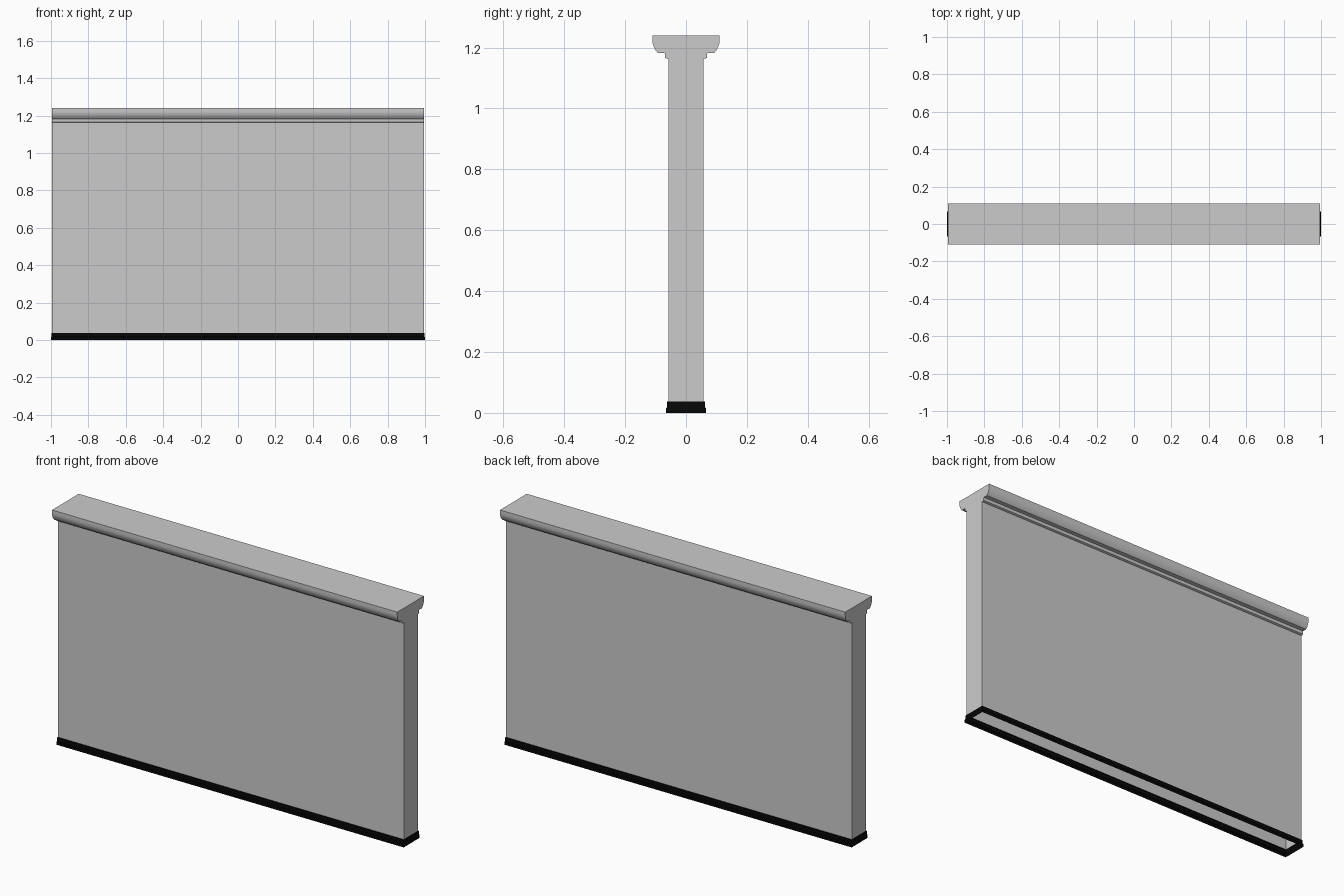
import bpy, bmesh

if "Cube" in bpy.data.objects:
    bpy.data.objects.remove(bpy.data.objects["Cube"])

black = bpy.data.materials.new("black_rubber")
black.diffuse_color = (0.002, 0.002, 0.002, 1)
black.use_nodes = True
black.node_tree.nodes["Principled BSDF"].inputs["Base Color"].default_value = black.diffuse_color


def make_object(name, bm, mat=None):
    mesh = bpy.data.meshes.new(name)
    bm.to_mesh(mesh)
    bm.free()
    obj = bpy.data.objects.new(name, mesh)
    bpy.context.collection.objects.link(obj)
    if mat:
        mesh.materials.append(mat)
    return obj


def rect_shell(name, rings, mat=None):
    """Open shell lofted through rectangles (half x, half y, z), bottom to top."""
    bm = bmesh.new()
    loops = [[bm.verts.new((sx * hx, sy * hy, z))
              for sx, sy in ((-1, -1), (1, -1), (1, 1), (-1, 1))]
             for hx, hy, z in rings]
    for lo, hi in zip(loops, loops[1:]):
        for i in range(4):
            j = (i + 1) % 4
            bm.faces.new((lo[i], lo[j], hi[j], hi[i]))
    return make_object(name, bm, mat)


# Black skirting: hollow strip with a small step, open underneath
rect_shell("base_skirting",
           [(1.0, 0.066, 0), (1.0, 0.066, 0.014), (0.998, 0.0625, 0.018),
            (0.998, 0.0625, 0.037), (0.995, 0.0575, 0.037)], black)

# Wall body: hollow panel, open underneath
rect_shell("wall_body", [(0.995, 0.0575, 0.037), (0.995, 0.0575, 1.165)])

# Moulded coping: mirrored profile extruded along x
half = [(0.064, 1.164), (0.069, 1.167), (0.070, 1.183), (0.093, 1.183),
        (0.098, 1.189), (0.103, 1.197), (0.107, 1.206), (0.1095, 1.215),
        (0.11, 1.224), (0.11, 1.24)]
profile = half + [(-y, z) for y, z in reversed(half)]
bm = bmesh.new()
end = bm.faces.new([bm.verts.new((-0.994, y, z)) for y, z in profile])
extruded = bmesh.ops.extrude_face_region(bm, geom=[end], use_keep_orig=True)
bmesh.ops.translate(bm, vec=(1.988, 0, 0),
                    verts=[v for v in extruded["geom"] if isinstance(v, bmesh.types.BMVert)])
bmesh.ops.recalc_face_normals(bm, faces=bm.faces)
coping = make_object("coping", bm)
bpy.context.view_layer.objects.active = coping
coping.select_set(True)
bpy.ops.object.shade_smooth_by_angle(angle=0.6)
